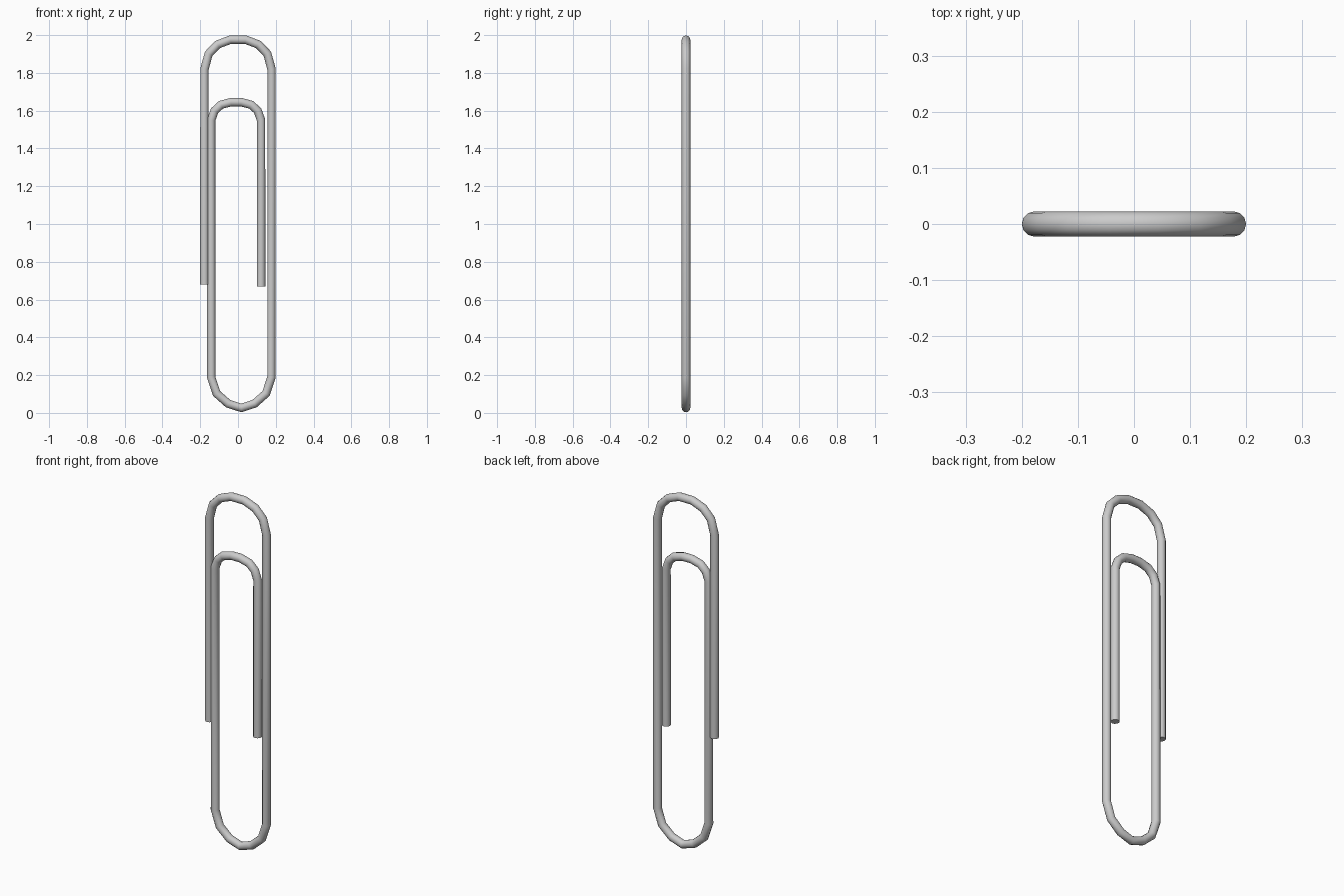
import bpy
import math

if "Cube" in bpy.data.objects:
    bpy.data.objects.remove(bpy.data.objects["Cube"])

RADIUS = 0.0225


def bend(half):
    """Mirror half of a bend (offsets from its centre) into the full bend."""
    return half + [(-x, z) for x, z in reversed(half)]


def place(points, cx):
    return [(x + cx, z) for x, z in points]


# Outer top bend, left to right
outer_top = place(bend([(-0.1775, 1.82), (-0.155, 1.902), (-0.108, 1.95), (-0.04, 1.976)]), 0)
# Bottom bend, right to left, with a single lowest point
bottom_half = [(0.16, 0.19), (0.131, 0.103), (0.07, 0.049)]
bottom = place(bottom_half + [(0, 0.026)] + [(-x, z) for x, z in reversed(bottom_half)], 0.0175)
# Inner top bend, left to right
inner_top = place(bend([(-0.132, 1.55), (-0.114, 1.6), (-0.08, 1.631), (-0.027, 1.645)]), -0.01)

# Whole wire centreline
path = [(-0.1775, 0.68)] + outer_top + bottom + inner_top + [(0.122, 0.67)]

# Round wire swept along the centreline
curve = bpy.data.curves.new("paperclip_wire", 'CURVE')
curve.dimensions = '3D'
curve.bevel_depth = RADIUS
curve.bevel_resolution = 4
curve.use_fill_caps = True
spline = curve.splines.new('POLY')
spline.points.add(len(path) - 1)
for point, (x, z) in zip(spline.points, path):
    point.co = (x, 0, z, 1)

wire = bpy.data.objects.new("paperclip_wire", curve)
bpy.context.collection.objects.link(wire)
bpy.context.view_layer.objects.active = wire
wire.select_set(True)
bpy.ops.object.convert(target='MESH')
bpy.ops.object.shade_smooth_by_angle(angle=math.radians(40))
